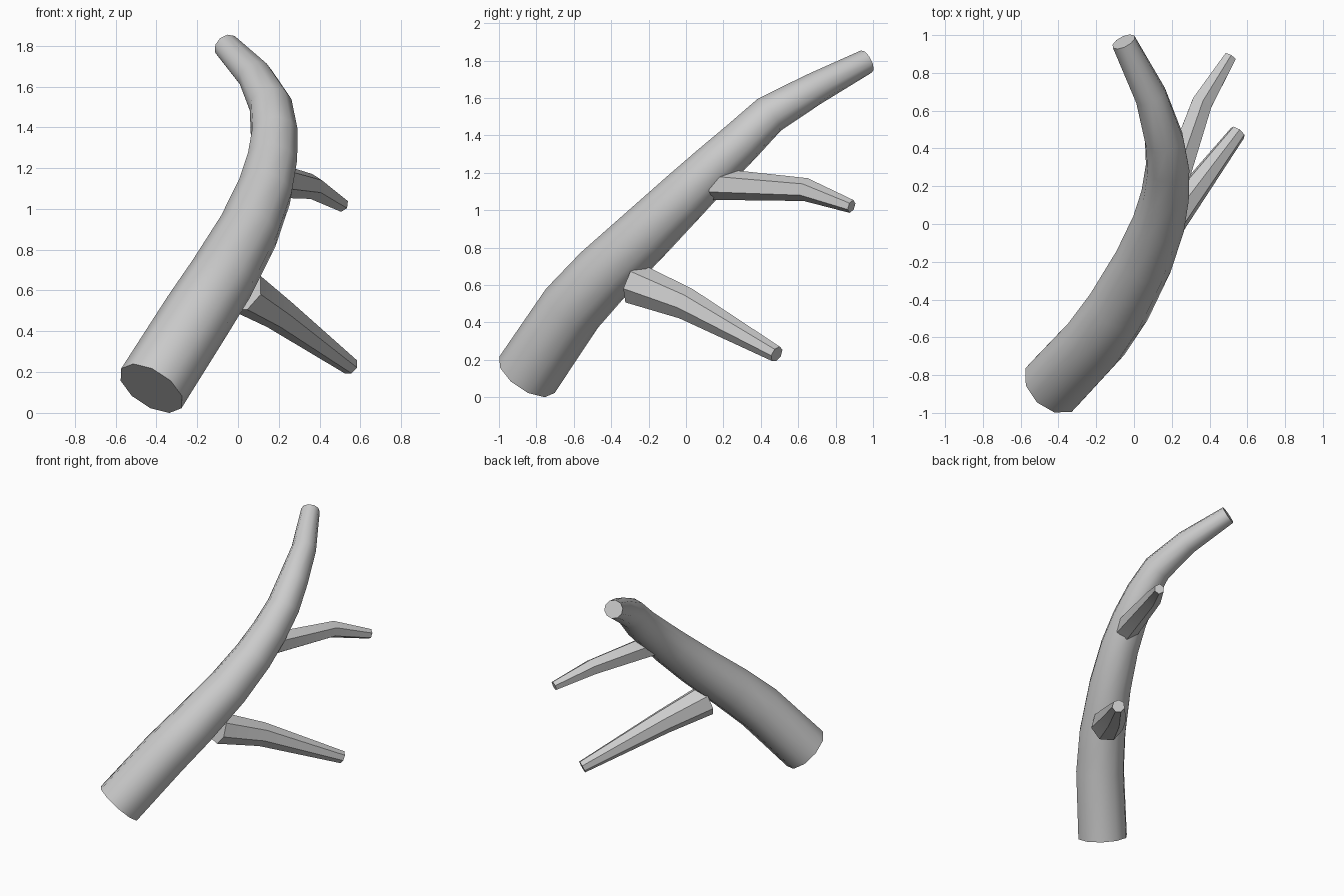
import bpy, bmesh, math
from mathutils import Vector

if "Cube" in bpy.data.objects:
    bpy.data.objects.remove(bpy.data.objects["Cube"])


def limb(name, path, sides, spin=0.0):
    """Tapered tube through (x, y, z, radius) points with capped ends."""
    pts = [Vector(p[:3]) for p in path]
    bm = bmesh.new()
    rings = []
    side = None
    for i, p in enumerate(pts):
        a = (p - pts[i - 1]).normalized() if i > 0 else Vector()
        b = (pts[i + 1] - p).normalized() if i < len(pts) - 1 else Vector()
        t = (a + b).normalized()
        # carry the ring orientation along the path so it does not twist
        ref = side if side else Vector((0, 0, 1))
        side = (ref - t * ref.dot(t)).normalized()
        other = t.cross(side)
        r = path[i][3]
        ring = []
        for k in range(sides):
            ang = spin + 2 * math.pi * k / sides
            ring.append(bm.verts.new(p + r * (side * math.cos(ang) + other * math.sin(ang))))
        rings.append(ring)
    for lo, hi in zip(rings, rings[1:]):
        for k in range(sides):
            n = (k + 1) % sides
            bm.faces.new((lo[k], lo[n], hi[n], hi[k]))
    bm.faces.new(rings[0][::-1])
    bm.faces.new(rings[-1])
    bmesh.ops.recalc_face_normals(bm, faces=bm.faces[:])
    mesh = bpy.data.meshes.new(name)
    bm.to_mesh(mesh)
    bm.free()
    obj = bpy.data.objects.new(name, mesh)
    bpy.context.collection.objects.link(obj)
    bpy.ops.object.select_all(action='DESELECT')
    obj.select_set(True)
    bpy.context.view_layer.objects.active = obj
    bpy.ops.object.shade_smooth_by_angle(angle=math.radians(42))
    return obj


# Main curved limb, thick at the sawn base
limb("main_branch", [
    (-0.425, -0.85, 0.12, 0.177),
    (-0.20, -0.61, 0.475, 0.174),
    (-0.08, -0.44, 0.66, 0.168),
    (0.05, -0.20, 0.89, 0.154),
    (0.13, 0.00, 1.085, 0.140),
    (0.165, 0.15, 1.23, 0.128),
    (0.178, 0.30, 1.37, 0.117),
    (0.160, 0.445, 1.51, 0.106),
    (0.088, 0.68, 1.645, 0.087),
    (-0.055, 0.965, 1.795, 0.066)], 10)

# Lower side twig
limb("lower_twig", [
    (0.02, -0.27, 0.605, 0.115),
    (0.19, 0.01, 0.495, 0.088),
    (0.55, 0.485, 0.23, 0.045)], 7)

# Upper side twig, bending down at its tip
limb("upper_twig", [
    (0.19, 0.15, 1.14, 0.085),
    (0.36, 0.64, 1.11, 0.062),
    (0.51, 0.885, 1.02, 0.036)], 6)
